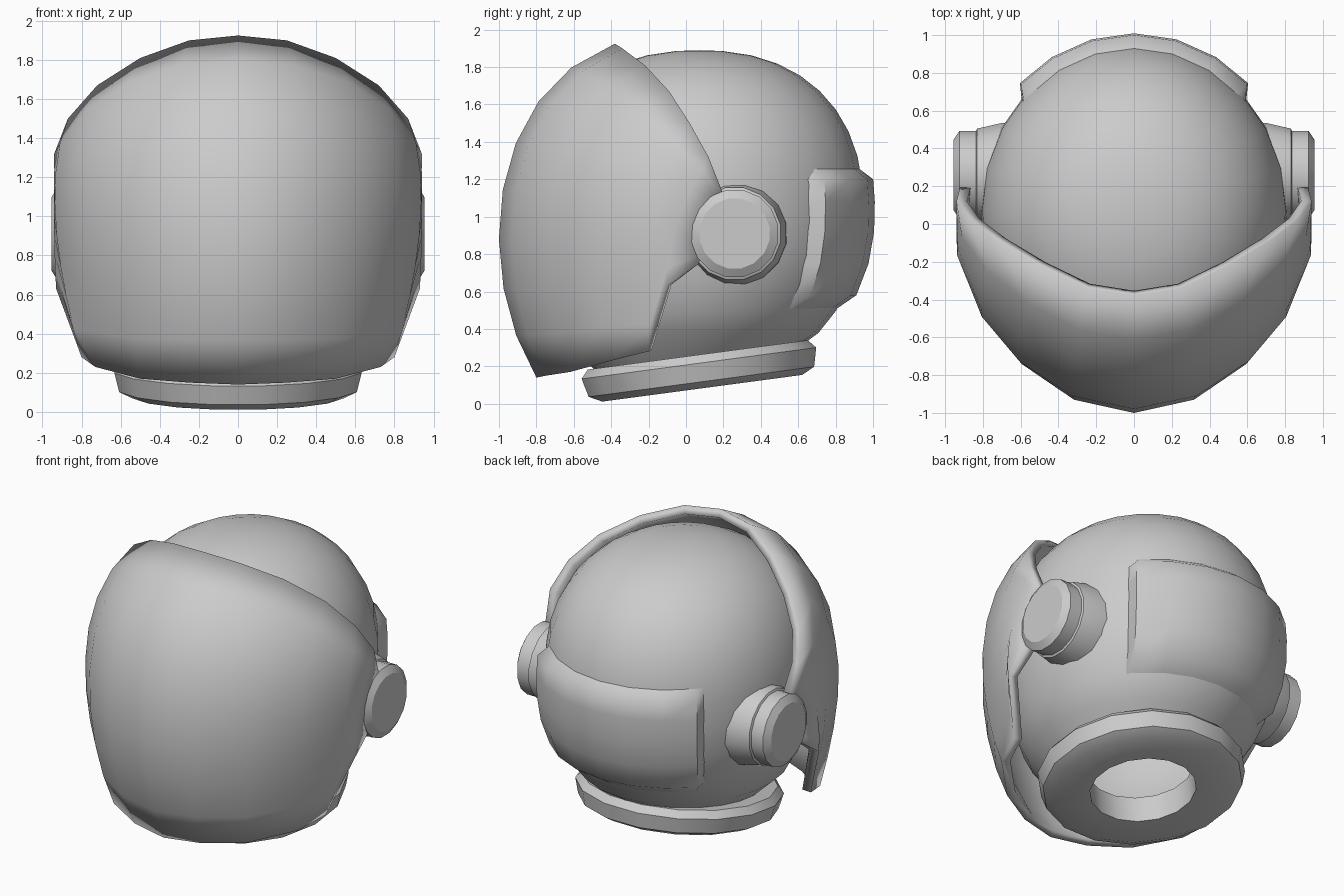
import bpy, math
from mathutils import Matrix, Vector

if "Cube" in bpy.data.objects:
    bpy.data.objects.remove(bpy.data.objects["Cube"])

grey = bpy.data.materials.new("helmet grey")
grey.diffuse_color = (0.6, 0.6, 0.6, 1)
grey.use_nodes = True
grey.node_tree.nodes["Principled BSDF"].inputs["Base Color"].default_value = grey.diffuse_color


def add(name, verts, faces, angle=35, mods=(), matrix=None):
    me = bpy.data.meshes.new(name)
    me.from_pydata(verts, [], faces)
    me.materials.append(grey)
    if matrix:
        me.transform(matrix)
    ob = bpy.data.objects.new(name, me)
    bpy.context.collection.objects.link(ob)
    for kind, props in mods:
        m = ob.modifiers.new(kind.title(), kind)
        for k, v in props.items():
            setattr(m, k, v)
    bpy.ops.object.select_all(action='DESELECT')
    ob.select_set(True)
    bpy.context.view_layer.objects.active = ob
    bpy.ops.object.shade_smooth_by_angle(angle=math.radians(angle))
    return ob


def grid_faces(rows, cols, wrap=False):
    n = cols if wrap else cols - 1
    return [(r * cols + c, r * cols + (c + 1) % cols,
             (r + 1) * cols + (c + 1) % cols, (r + 1) * cols + c)
            for r in range(rows - 1) for c in range(n)]


def lathe(name, profile, sides, matrix, close=False, mods=()):
    """Spin (radius, height) points about local z."""
    verts = [(r * math.cos(a), r * math.sin(a), z) for r, z in profile
             for a in (2 * math.pi * (i + .5) / sides for i in range(sides))]
    faces = grid_faces(len(profile), sides, True)
    last = (len(profile) - 1) * sides
    if close:
        faces += [(last + i, last + (i + 1) % sides, (i + 1) % sides, i) for i in range(sides)]
    else:
        faces.append(tuple(range(last, last + sides)))
    return add(name, verts, faces, 30, mods, matrix)


# Rounded helmet surface: superellipse in height, leaning forward at the chin
POWER, MID = 2.3, 1.03


def surface(theta, z, off=0.0):
    d = min(abs(z - MID) / (0.86 if z > MID else 0.95), 1)
    r = (1 - d ** POWER) ** (1 / POWER)
    lean = 0.12 * d * d if z < MID else 0
    return ((0.81 * r + off) * math.sin(theta),
            0.07 - lean + (0.88 * r + off) * math.cos(theta), z)


# Shell
SEG, ROWS = 24, 15
verts = []
for i in range(ROWS):
    t = math.radians(-50 + 134 * i / (ROWS - 1))
    s = math.copysign(abs(math.sin(t)) ** (2 / POWER), t)
    z = MID + s * (0.86 if s > 0 else 0.95)
    z = max(z, 0.18) if i else 0.18
    verts += [surface(-2 * math.pi * c / SEG, z) for c in range(SEG)]
faces = grid_faces(ROWS, SEG, True)
verts.append((0, 0.07, MID + 0.86))
top = (ROWS - 1) * SEG
faces += [(top + c, top + (c + 1) % SEG, len(verts) - 1) for c in range(SEG)]
add("shell", verts, faces, 50)

# Raised panel on the back, its border sunk into the shell
thetas = [-48, -44, -30, -15, 0, 15, 30, 44, 48]
heights = [0.5, 0.58, 0.75, 0.92, 1.08, 1.2, 1.26]
verts = []
for i, z in enumerate(heights):
    for j, a in enumerate(thetas):
        edge = i in (0, len(heights) - 1) or j in (0, len(thetas) - 1)
        verts.append(surface(-math.radians(a), z, -0.01 if edge else 0.06))
add("back_panel", verts, grid_faces(len(heights), len(thetas)), 50)

# Visor: each column is a curve through bottom, middle, upper and top points
columns = [
    [(0, -.80, .14), (0, -1, .93), (0, -.80, 1.6), (0, -.38, 1.925)],
    [(.25, -.75, .15), (.32, -.93, .93), (.32, -.74, 1.58), (.25, -.34, 1.9)],
    [(.50, -.62, .17), (.60, -.74, .93), (.60, -.57, 1.51), (.50, -.22, 1.81)],
    [(.73, -.40, .23), (.80, -.50, .93), (.80, -.37, 1.40), (.72, -.09, 1.67)],
    [(.80, -.20, .28), (.93, -.18, .93), (.93, -.12, 1.25), (.87, .02, 1.5)],
    [(.93, -.10, .63), (.94, -.06, .93), (.94, .02, 1.13), (.94, .12, 1.32)],
    [(.92, .07, .75), (.92, .10, .9), (.92, .13, .98), (.92, .20, 1.12)],
]


def through(points, u):
    """Smooth curve through the points, spaced by chord length."""
    pts = [Vector(p) for p in points]
    k = [0]
    for a, b in zip(pts, pts[1:]):
        k.append(k[-1] + (b - a).length)
    u *= k[-1]
    out = Vector()
    for i, p in enumerate(pts):
        w = 1
        for j in range(len(pts)):
            if j != i:
                w *= (u - k[j]) / (k[i] - k[j])
        out += p * w
    return out


STEPS = 8
verts = [through(col, r / STEPS) for r in range(STEPS + 1) for col in columns]
add("visor", verts, grid_faces(STEPS + 1, len(columns)), 40, [
    ('MIRROR', {"use_clip": True}),
    ('SOLIDIFY', {"thickness": 0.055, "offset": -1, "use_even_offset": True})])

# Ear cups: flared base and capped pivot, mirrored to the other side
side = Matrix.Translation((0, 0.26, 0.91)) @ Matrix.Rotation(math.pi / 2, 4, 'Y')
mirror = [('MIRROR', {})]
lathe("ear_base", [(.285, .6), (.28, .70), (.25, .83), (.22, .845)], 16, side, mods=mirror)
lathe("ear_cap", [(.237, .82), (.237, .925), (.19, .955)], 16, side, mods=mirror)

# Tilted neck ring
tilt = Matrix.Translation((0, 0.075, 0.172)) @ Matrix.Rotation(math.radians(7.6), 4, 'X')
lathe("neck_ring", [(.33, -.09), (.55, -.09), (.62, -.055), (.645, .045), (.605, .09), (.33, .09)],
      16, tilt, close=True)
